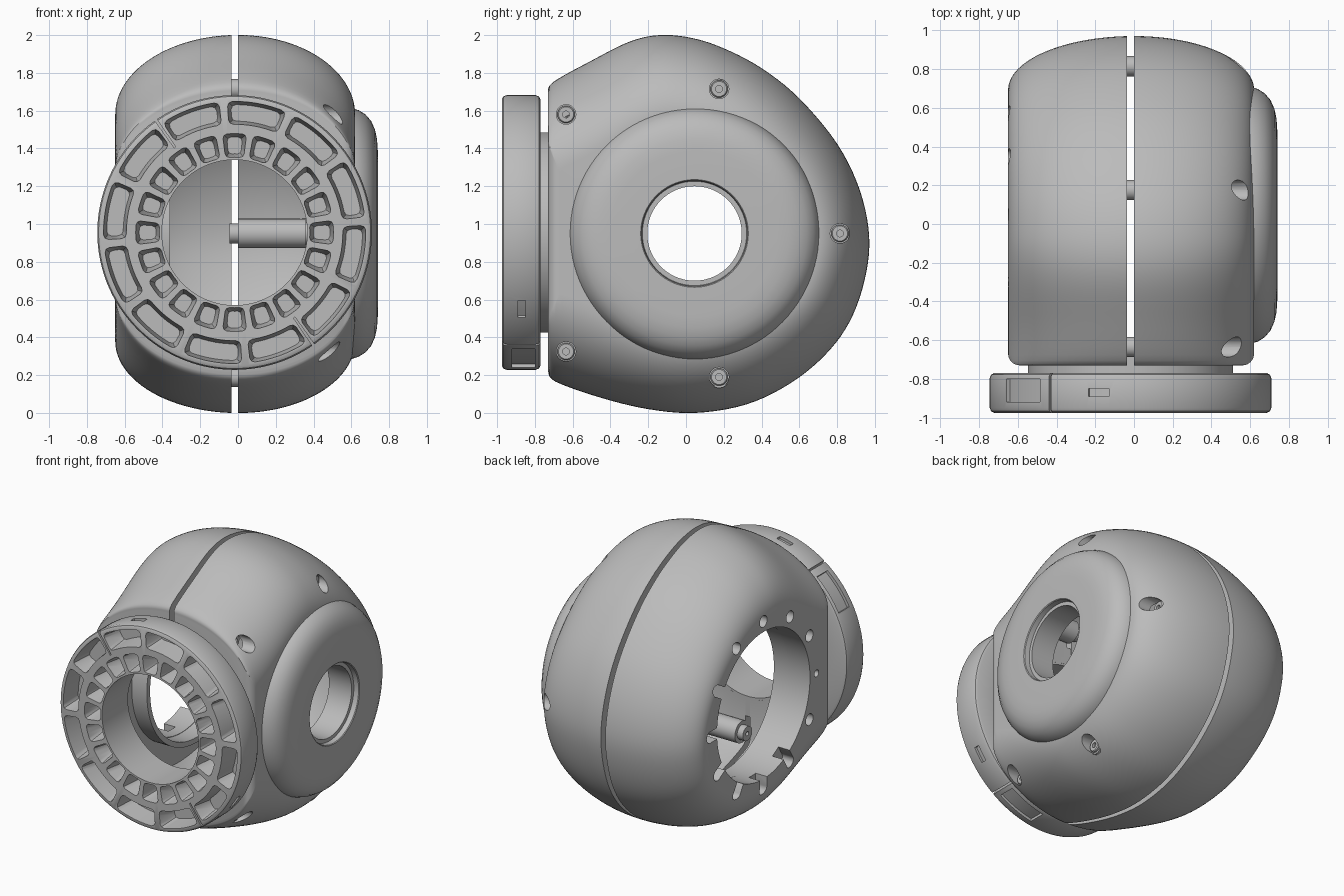
import bpy, bmesh, math
from math import sin, cos, pi, radians
from mathutils import Vector, Matrix

cube = bpy.data.objects.get("Cube")
if cube:
    bpy.data.objects.remove(cube, do_unlink=True)

grey = bpy.data.materials.new("plain grey")
grey.use_nodes = True
COL = (0.5, 0.5, 0.5, 1)
grey.diffuse_color = COL
grey.node_tree.nodes["Principled BSDF"].inputs["Base Color"].default_value = COL

AY, AZ = 0.045, 0.95      # centre of the side axis
RX, RZ = -0.018, 0.955    # centre of the front axis


def finish(name, bm):
    bmesh.ops.recalc_face_normals(bm, faces=bm.faces)
    me = bpy.data.meshes.new(name)
    bm.to_mesh(me)
    bm.free()
    me.materials.append(grey)
    ob = bpy.data.objects.new(name, me)
    bpy.context.collection.objects.link(ob)
    return ob


def activate(ob):
    bpy.ops.object.select_all(action='DESELECT')
    ob.select_set(True)
    bpy.context.view_layer.objects.active = ob


def cut(target, cutter, keep=False):
    activate(target)
    mod = target.modifiers.new("cut", 'BOOLEAN')
    mod.operation, mod.solver, mod.object = 'DIFFERENCE', 'EXACT', cutter
    bpy.ops.object.modifier_apply(modifier=mod.name)
    if not keep:
        bpy.data.objects.remove(cutter, do_unlink=True)


def smooth(ob, angle=35):
    activate(ob)
    bpy.ops.object.shade_smooth_by_angle(angle=radians(angle))


def add_rod(bm, start, end, r, seg=24):
    a, b = Vector(start), Vector(end)
    rot = (b - a).to_track_quat('Z', 'Y').to_matrix().to_4x4()
    bmesh.ops.create_cone(bm, cap_ends=True, segments=seg, radius1=r, radius2=r,
                          depth=(b - a).length, matrix=Matrix.Translation((a + b) / 2) @ rot)


def rod(name, start, end, r, seg=24):
    bm = bmesh.new()
    add_rod(bm, start, end, r, seg)
    return finish(name, bm)


def lathe(name, prof, place, seg=96):
    """Spin a closed (along, radius) loop; place maps (along, u, v) to space."""
    bm = bmesh.new()
    rings = [[bm.verts.new(place(a, r * cos(2 * pi * i / seg), r * sin(2 * pi * i / seg)))
              for a, r in prof] for i in range(seg)]
    n = len(prof)
    for i in range(seg):
        p, q = rings[i], rings[(i + 1) % seg]
        for j in range(n):
            k = (j + 1) % n
            bm.faces.new((p[j], p[k], q[k], q[j]))
    return finish(name, bm)


def side_axis(a, u, v):
    return (a, AY + u, AZ + v)


def front_axis(a, u, v):
    return (RX + u, a, RZ + v)


def add_sector(bm, r0, r1, mid, half, y0, y1, n=6, bevel=0.0, taper=0.0):
    """Curved block round the front axis, angles in degrees; taper narrows the y1 end."""
    rows = []
    rm = (r0 + r1) / 2
    half_in = half - math.degrees(taper / rm)
    for i in range(n + 1):
        f = 2 * i / n - 1
        rows.append([bm.verts.new(front_axis(y, r * cos(t), r * sin(t)))
                     for r, y, t in ((r0, y0, radians(mid + half * f)),
                                     (r1, y0, radians(mid + half * f)),
                                     (r1 - taper, y1, radians(mid + half_in * f)),
                                     (r0 + taper, y1, radians(mid + half_in * f)))])
    for p, q in zip(rows, rows[1:]):
        for j in range(4):
            k = (j + 1) % 4
            bm.faces.new((p[j], p[k], q[k], q[j]))
    bm.faces.new(rows[0])
    bm.faces.new(rows[-1][::-1])
    if bevel:
        ends = [bm.edges.get((w[a], w[b])) for w in (rows[0], rows[-1]) for a, b in ((1, 2), (0, 3))]
        bmesh.ops.bevel(bm, geom=ends, offset=bevel, segments=2, profile=0.5, affect='EDGES')


# Side outline of the housing, (y, z) from the top of the front face round to its bottom
outline = [Vector(p) for p in (
    (-.73, 1.69), (-.705, 1.75), (-.5, 1.865), (-.3, 1.965), (-.14, 2), (.03, 1.985), (.2, 1.93),
    (.4, 1.825), (.6, 1.665), (.8, 1.425), (.92, 1.18), (.97, .93), (.945, .7), (.865, .48),
    (.735, .305), (.55, .155), (.32, .045), (.05, 0), (-.2, .02), (-.45, .08), (-.69, .165), (-.73, .22))]


def spline(pts, steps=5):
    out = []
    for i in range(len(pts) - 1):
        a, b = pts[max(i - 1, 0)], pts[i]
        c, d = pts[i + 1], pts[min(i + 2, len(pts) - 1)]
        for s in range(steps):
            t = s / steps
            out.append(0.5 * (2 * b + (c - a) * t + (2 * a - 5 * b + 4 * c - d) * t * t
                              + (3 * b - a - 3 * c + d) * t ** 3))
    return out + [pts[-1]]


curve = spline(outline)


def ease(t):
    t = min(max(t, 0), 1)
    return t * t * (3 - 2 * t)


def loft(name, side, x0, x1, X, k=1.0, slices=28):
    """Housing solid from x0 to x1, rounding off elliptically towards half width X."""
    bm = bmesh.new()
    u0, u1 = math.asin(x0 / X), math.asin(min(x1 / X, 1))
    rings = []
    for i in range(slices):
        u = u0 + (u1 - u0) * i / (slices - 1)
        x, e = X * sin(u), 1 - cos(u)
        s = min(max((x - X) / 0.06 + 1, 0), 1)
        front = -0.73 + 0.06 * (1 - math.sqrt(1 - s * s))
        ring = []
        for y, z in curve:
            # rounder towards the front face, fuller towards the back
            dy = 0.3 * ease((y + 0.5) / 1.1)
            dz = 0.59 - 0.19 * ease((y + 0.72) / 0.65)
            yy = max(AY + (y - AY) * (1 - dy * e), front)
            ring.append(bm.verts.new((side * x, AY + (yy - AY) * k,
                                      AZ + (z - AZ) * k * (1 - dz * e))))
        rings.append(ring)
    n = len(curve)
    for p, q in zip(rings, rings[1:]):
        for j in range(n):
            m = (j + 1) % n
            bm.faces.new((p[j], p[m], q[m], q[j]))
    bm.faces.new(rings[0])
    bm.faces.new(rings[-1])
    return finish(name, bm)


# Two hollow half housings with a narrow seam between them
left_half = loft("left_housing", 1, 0.0, 0.62, 0.62)
cut(left_half, loft("hollow", 1, -0.05, 0.52, 0.56, 0.935))
right_half = loft("right_housing", -1, 0.035, 0.65, 0.65)
cut(right_half, loft("hollow", -1, -0.02, 0.48, 0.58, 0.935))

front_bore = rod("front_bore", (RX, -0.9, RZ), (RX, -0.5, RZ), 0.4, 96)
cut(left_half, front_bore, keep=True)
cut(right_half, front_bore)
cut(left_half, rod("bore", (0.3, AY, AZ), (0.9, AY, AZ), 0.27, 64))
cut(right_half, rod("bore", (-0.9, AY, AZ), (-0.3, AY, AZ), 0.53, 96))

# Collar continuing the large side opening inwards
smooth(lathe("inner_collar", [(-.53, .533), (-.53, .57), (-.36, .57), (-.36, .533)], side_axis))

# Bolt circle round the large side opening; some holes open into the bore
holes, notches = bmesh.new(), bmesh.new()
for i in range(12):
    t = radians(30 * i)
    y, z = AY + 0.605 * cos(t), AZ + 0.605 * sin(t)
    add_rod(holes, (-0.8, y, z), (-0.56, y, z), 0.025 if i == 6 else 0.042, 16)
    if i in (0, 1, 8, 9, 10, 11):
        place = Matrix.Translation((-0.68, AY, AZ)) @ Matrix.Rotation(t, 4, 'X')
        bmesh.ops.create_cube(notches, size=1, matrix=place @ Matrix.Translation((0, 0.54, 0))
                              @ Matrix.Diagonal((0.24, 0.13, 0.08, 1)))
cut(right_half, finish("holes", holes))
cut(right_half, finish("notches", notches))

# Screw recesses, stepped inner posts bridging the seam, and screw heads
recess = bmesh.new()
for i, (y, z, x) in enumerate(((-.635, 1.58, .41), (.175, 1.715, .48), (.815, .95, .46),
                               (.175, .19, .47), (-.635, .325, .41))):
    add_rod(recess, (x, y, z), (0.9, y, z), 0.052)

    def screw_axis(a, u, v):
        return (a, y + u, z + v)
    step = 0.36 if i == 2 else 0.25
    smooth(lathe(f"screw_post_{i}", [(-.045, .015), (-.045, .052), (0, .052), (0, .078), (step, .078),
                                     (step, .058), (x, .058), (x, .015)], screw_axis, 32))
    smooth(lathe(f"screw_head_{i}", [(x - .02, .018), (x - .02, .046), (x + .012, .046),
                                     (x + .018, .04), (x + .018, .018)], screw_axis, 24))
cut(left_half, finish("recess", recess))
smooth(left_half)
smooth(right_half)

# Raised round cover with a stepped centre hole
cover = lathe("side_cover", [(.52, .25), (.52, .672), (.6, .665), (.64, .652), (.675, .63), (.705, .595),
                             (.725, .55), (.736, .5), (.74, .44), (.74, .285), (.735, .28), (.7, .276),
                             (.7, .25)], side_axis)
smooth(cover)

# Front clamp ring with its neck
ring = lathe("front_ring", [(-.975, .385), (-.975, .705), (-.967, .72), (-.95, .727), (-.795, .727),
                            (-.778, .72), (-.77, .705), (-.77, .53), (-.68, .53), (-.68, .385)],
             front_axis, 120)
pockets = bmesh.new()
for i in range(20):
    add_sector(pockets, 0.395, 0.527, 18 * i, 7.4, -1.0, -0.84, 4, 0.022, 0.022)
for i in range(12):
    add_sector(pockets, 0.57, 0.697, 20 + 30 * i, 13.4, -1.0, -0.83, 8, 0.025, 0.02)
cut(ring, finish("pockets", pockets))

# Clamp splits, side windows and small rim slots
details = bmesh.new()
for mid in (125, -55):
    add_sector(details, 0.55, 0.8, mid, 0.5, -1.0, -0.74, 1)
for mid in (141, -69):
    add_sector(details, 0.706, 0.8, mid, 11, -0.92, -0.8, 6)
for mid in (103, -34):
    add_sector(details, 0.708, 0.8, mid, 4.3, -0.89, -0.85, 3)
cut(ring, finish("details", details))
smooth(ring)
